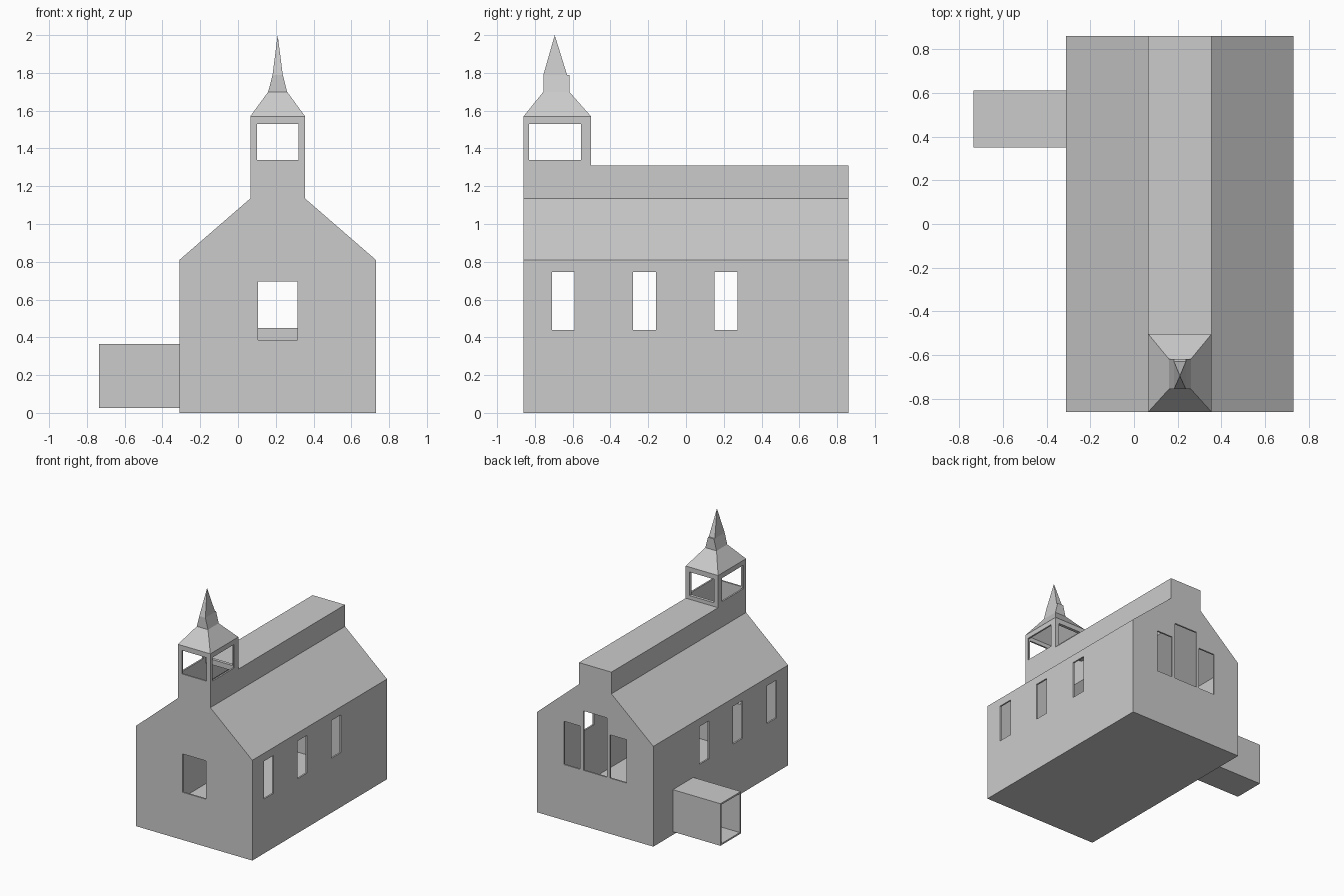
import bpy, bmesh

if "Cube" in bpy.data.objects:
    bpy.data.objects.remove(bpy.data.objects["Cube"])

CX = 0.21   # centre line of the church
T = 0.013   # wall thickness


def make(name, rings, y_prism=False):
    """Solid made by bridging equal-length rings of points and capping the ends."""
    bm = bmesh.new()
    vs = [[bm.verts.new(p) for p in r] for r in rings]
    n = len(vs[0])
    for a, b in zip(vs, vs[1:]):
        for i in range(n):
            j = (i + 1) % n
            bm.faces.new((a[i], a[j], b[j], b[i]))
    bm.faces.new(vs[0])
    bm.faces.new(vs[-1])
    bmesh.ops.remove_doubles(bm, verts=bm.verts, dist=1e-5)
    bmesh.ops.recalc_face_normals(bm, faces=bm.faces)
    me = bpy.data.meshes.new(name)
    bm.to_mesh(me)
    bm.free()
    ob = bpy.data.objects.new(name, me)
    bpy.context.collection.objects.link(ob)
    return ob


def rect(z, hx, y0, y1):
    return [(CX - hx, y0, z), (CX + hx, y0, z), (CX + hx, y1, z), (CX - hx, y1, z)]


def box(name, x0, x1, y0, y1, z0, z1):
    return make(name, [[(x0, y0, z), (x1, y0, z), (x1, y1, z), (x0, y1, z)] for z in (z0, z1)])


def hall(name, half, y0, y1):
    """Gabled hall profile (right half mirrored) extruded along y."""
    pts = [(CX + x, z) for x, z in half] + [(CX - x, z) for x, z in reversed(half)]
    return make(name, [[(x, y, z) for x, z in pts] for y in (y0, y1)])


def apply_mod(ob, mod):
    bpy.context.view_layer.objects.active = ob
    bpy.ops.object.modifier_apply(modifier=mod.name)


def cut(ob, cutter):
    cutter.hide_render = True
    m = ob.modifiers.new("cut", 'BOOLEAN')
    m.operation, m.solver, m.object = 'DIFFERENCE', 'EXACT', cutter
    apply_mod(ob, m)
    bpy.data.objects.remove(cutter)


# Hall: hollow body with raised flat ridge
body = hall("hall", [(.52, 0), (.52, .81), (.145, 1.135), (.145, 1.31)], -.86, .86)
cut(body, hall("c", [(.507, T), (.507, .804), (.132, 1.129), (.132, 1.297)], -.86 + T, .86 - T))
# opening up into the tower
cut(body, box("c", CX - .132, CX + .132, -.847, -.528, 1.25, 1.4))
# side windows, straight through both walls
for y in (-.65, -.22, .212):
    cut(body, box("c", -1, 1, y - .06, y + .06, .44, .745))
# front window and three back windows
cut(body, box("c", .105, .315, -1, -.8, .385, .695))
for x, w, top in ((CX, .105, .93), (CX - .207, .073, .80), (CX + .207, .073, .80)):
    cut(body, box("c", x - w, x + w, .8, 1, .45, top))

# Annex: open-ended tube on the left wall
X0, Y0, Y1, Z0, Z1 = -.735, .35, .61, .025, .365
inner = (Y0 + T, Y1 - T, Z0 + T, Z1 - T)
annex = box("annex", X0, -.31, Y0, Y1, Z0, Z1)
cut(annex, box("c", -1, -.2, *inner))
cut(body, box("c", -.4, -.25, *inner))

# Steeple: belfry, flared roof and spire in one hollow loft
steeple = make("steeple", [rect(1.31, .145, -.86, -.515), rect(1.57, .145, -.86, -.515),
                           rect(1.70, .05, -.755, -.63), rect(1.79, .027, -.755, -.63),
                           rect(2.0, 0, -.695, -.695)])
cut(steeple, make("c", [rect(1.25, .132, -.847, -.528), rect(1.562, .132, -.847, -.528),
                        rect(1.69, .037, -.742, -.643), rect(1.79, .014, -.742, -.643),
                        rect(1.9, 0, -.695, -.695)]))

# Thin panel lining the back of the steeple
levels = [(1.31, .145, -.515), (1.57, .145, -.515), (1.70, .05, -.63), (1.79, .027, -.63)]
panel = make("steeple_back_panel", [rect(z, hx, y, y + .012) for z, hx, y in levels])

# Belfry openings
cut(steeple, box("c", 0, 1, -.83, -.555, 1.34, 1.53))
cut(steeple, box("c", -1, .15, -.83, -.555, 1.34, 1.53))
for ob in (steeple, panel):
    cut(ob, box("c", .10, .32, -1, -.4, 1.34, 1.53))
